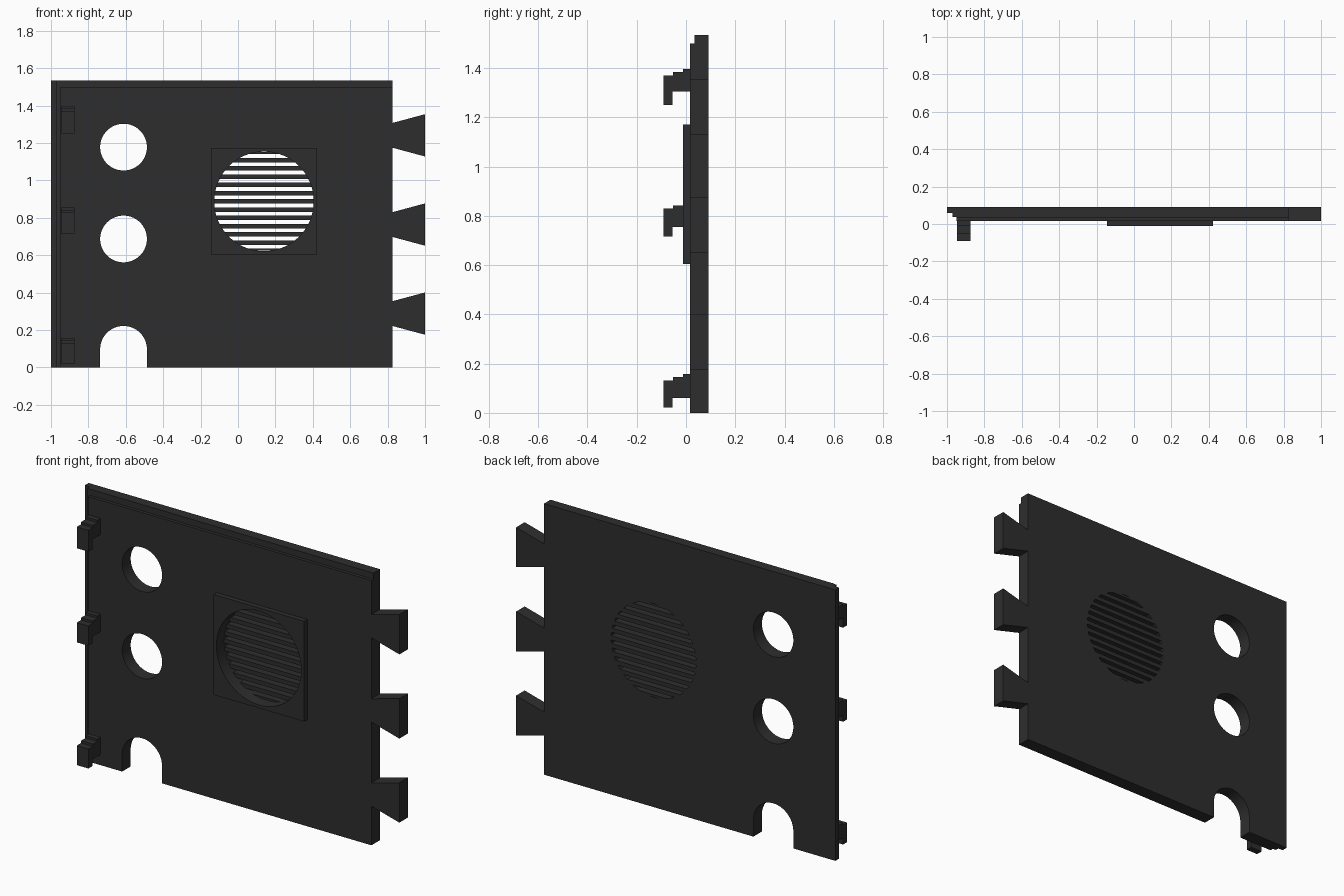
import bpy, bmesh, math

if "Cube" in bpy.data.objects:
    bpy.data.objects.remove(bpy.data.objects["Cube"])

BACK, FRONT = 0.092, 0.016      # panel thickness range in y
VENT = (0.139, 0.888)           # vent centre (x, z)

mat = bpy.data.materials.new("charcoal")
mat.diffuse_color = (0.027, 0.027, 0.027, 1)
mat.use_nodes = True
mat.node_tree.nodes["Principled BSDF"].inputs["Base Color"].default_value = mat.diffuse_color


def prism(name, pts, to3d, vec):
    """Extrude a 2D outline into a solid."""
    bm = bmesh.new()
    face = bm.faces.new([bm.verts.new(to3d(a, b)) for a, b in pts])
    ext = bmesh.ops.extrude_face_region(bm, geom=[face])
    bmesh.ops.translate(bm, vec=vec, verts=[v for v in ext["geom"] if isinstance(v, bmesh.types.BMVert)])
    bmesh.ops.recalc_face_normals(bm, faces=bm.faces)
    me = bpy.data.meshes.new(name)
    bm.to_mesh(me)
    bm.free()
    me.materials.append(mat)
    ob = bpy.data.objects.new(name, me)
    bpy.context.collection.objects.link(ob)
    return ob


def slab(name, pts, y0, y1):
    """Outline in x, z with thickness in y."""
    return prism(name, pts, lambda a, b: (a, y0, b), (0, y1 - y0, 0))


def rect(x0, x1, z0, z1):
    return [(x0, z0), (x1, z0), (x1, z1), (x0, z1)]


def arc(cx, cz, r, n=64, sweep=2 * math.pi):
    m = n if sweep > 6 else n + 1
    return [(cx + r * math.cos(sweep * i / n), cz + r * math.sin(sweep * i / n)) for i in range(m)]


def cut(ob, cutter):
    mod = ob.modifiers.new("cut", "BOOLEAN")
    mod.operation, mod.solver, mod.object = "DIFFERENCE", "EXACT", cutter
    bpy.context.view_layer.objects.active = ob
    bpy.ops.object.modifier_apply(modifier=mod.name)
    bpy.data.objects.remove(cutter)


def smooth(ob):
    bpy.ops.object.select_all(action="DESELECT")
    ob.select_set(True)
    bpy.context.view_layer.objects.active = ob
    bpy.ops.object.shade_smooth_by_angle(angle=math.radians(30))


# Wall panel with a stepped left edge
plan = [(-1, BACK), (-1, 0.058), (-0.97, 0.058), (-0.97, 0.037), (-0.95, 0.037),
        (-0.95, FRONT), (0.825, FRONT), (0.825, BACK)]
panel = prism("wall_panel", plan, lambda a, b: (a, b, 0), (0, 0, 1.535))

# Rebate along the top front edge
cut(panel, slab("rebate_cutter", rect(-1.1, 1.1, 1.5, 1.6), -0.1, 0.034))

# Two round holes, the bottom arch and the vent opening
for z in (1.178, 0.687):
    cut(panel, slab("hole_cutter", arc(-0.612, z, 0.125), -0.2, 0.2))
arch = arc(-0.612, 0.097, 0.125, 32, math.pi) + [(-0.737, -0.1), (-0.487, -0.1)]
cut(panel, slab("arch_cutter", arch, -0.2, 0.2))
cut(panel, slab("vent_cutter", arc(*VENT, 0.266), -0.2, 0.2))
smooth(panel)

# Raised square frame around the vent
h = 0.284
frame = slab("vent_frame", rect(VENT[0] - h, VENT[0] + h, VENT[1] - h, VENT[1] + h), -0.012, FRONT)
cut(frame, slab("frame_cutter", arc(*VENT, 0.266), -0.2, 0.2))
smooth(frame)

# Horizontal slats at the back of the vent, trimmed to the circle
for k in range(-6, 7):
    lo, hi = max(k * 0.044 - 0.012, -0.264), min(k * 0.044 + 0.012, 0.264)
    a, b = (math.sqrt(0.267 ** 2 - d * d) for d in (lo, hi))
    x, z = VENT
    slab("vent_slat", [(x - a, z + lo), (x + a, z + lo), (x + b, z + hi), (x - b, z + hi)], 0.056, BACK)

# Dovetail tabs on the right edge
for z in (1.241, 0.764, 0.288):
    slab("dovetail_tab", [(0.825, z - 0.066), (1, z - 0.113), (1, z + 0.113), (0.825, z + 0.066)], FRONT, BACK)

# Stepped hooks on the front left: (lip bottom, underside, top)
for lip, under, top in ((1.25, 1.306, 1.397), (0.717, 0.755, 0.855), (0.022, 0.06, 0.158)):
    side = [(FRONT, under), (-0.055, under), (-0.055, lip), (-0.092, lip), (-0.092, top - 0.026),
            (-0.053, top - 0.026), (-0.053, top - 0.013), (-0.012, top - 0.013), (-0.012, top), (FRONT, top)]
    prism("hook", side, lambda a, b: (-0.946, a, b), (0.073, 0, 0))
